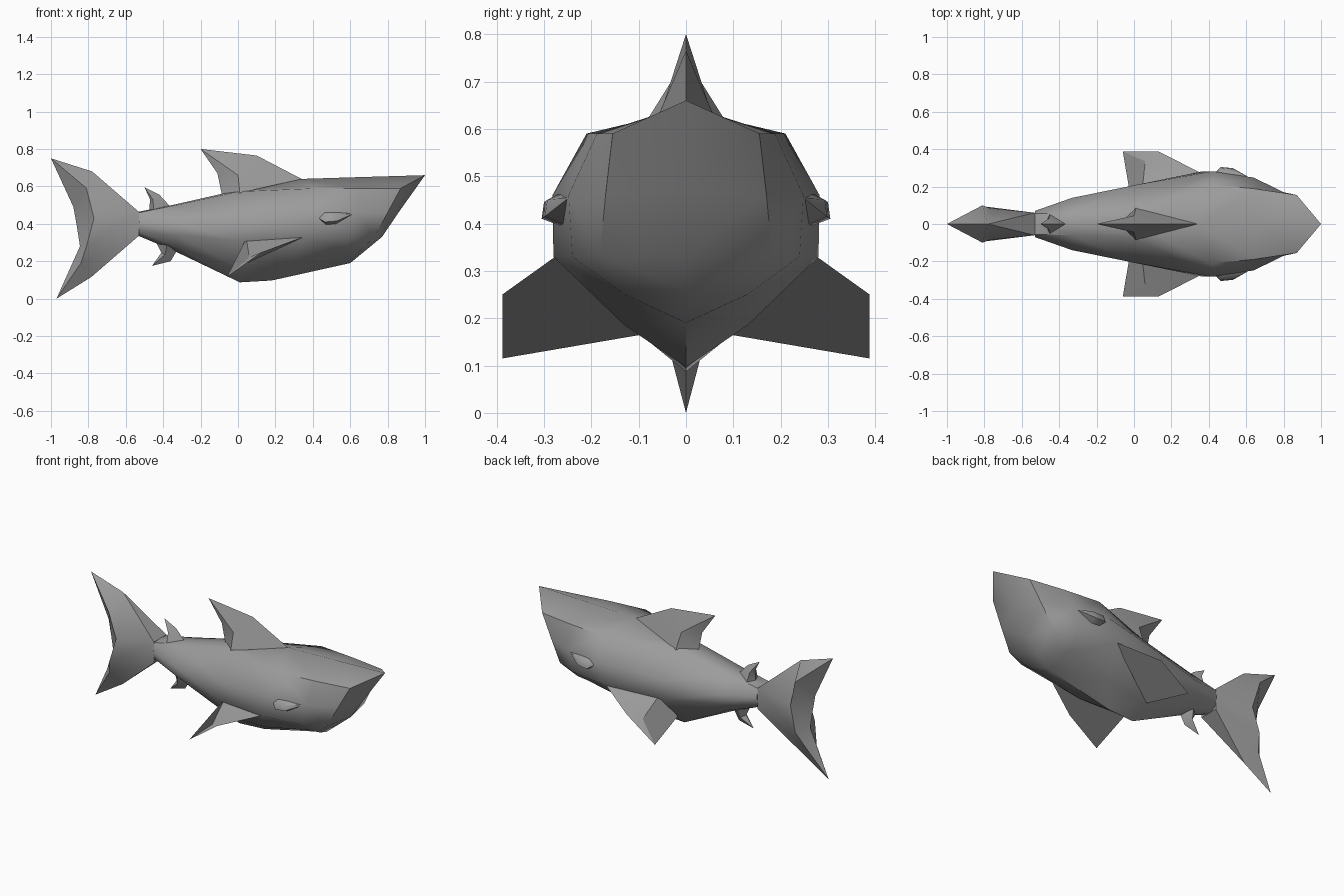
import bpy, bmesh, math

# dark grey skin
skin = bpy.data.materials.new("dark_grey")
skin.diffuse_color = (.33, .33, .33, 1)


def sheet(name, rows, angle=35):
    """Skin rows of points on the +y side, mirror to -y, weld and close."""
    bm = bmesh.new()
    for s in (1, -1):
        grid = [[bm.verts.new((x, s * y, z)) for x, y, z in r] for r in rows]
        for a, b in zip(grid, grid[1:]):
            for i in range(len(a) - 1):
                bm.faces.new((a[i], a[i + 1], b[i + 1], b[i]))
    bmesh.ops.remove_doubles(bm, verts=bm.verts, dist=0.0005)
    bmesh.ops.dissolve_degenerate(bm, edges=bm.edges, dist=0.0005)
    bmesh.ops.holes_fill(bm, edges=bm.edges, sides=0)
    bmesh.ops.triangulate(bm, faces=[f for f in bm.faces if len(f.verts) > 4])
    bmesh.ops.recalc_face_normals(bm, faces=bm.faces)
    me = bpy.data.meshes.new(name)
    bm.to_mesh(me)
    bm.free()
    me.materials.append(skin)
    ob = bpy.data.objects.new(name, me)
    bpy.context.collection.objects.link(ob)
    bpy.ops.object.select_all(action='DESELECT')
    ob.select_set(True)
    bpy.context.view_layer.objects.active = ob
    bpy.ops.object.shade_smooth_by_angle(angle=math.radians(angle))
    return ob


# body: half sections from tail root to snout, each top to belly
sheet("body", [
    [(-.53, 0, .465), (-.53, .055, .46), (-.53, .07, .41), (-.53, .055, .36), (-.53, .03, .34), (-.53, 0, .335)],
    [(-.33, 0, .505), (-.33, .06, .50), (-.33, .14, .40), (-.33, .135, .34), (-.33, .06, .275), (-.33, 0, .25)],
    [(0, 0, .58), (0, .072, .572), (0, .207, .43), (0, .207, .31), (.02, .09, .16), (.01, 0, .087)],
    [(.34, 0, .64), (.42, .21, .59), (.42, .282, .46), (.36, .28, .33), (.28, .13, .185), (.18, 0, .097)],
    [(.66, 0, .65), (.65, .188, .59), (.64, .248, .46), (.6, .24, .33), (.58, .14, .25), (.6, 0, .19)],
    [(1, 0, .66), (.87, .155, .59), (.80, .17, .46), (.73, .182, .33), (.645, .13, .25), (.6, 0, .19)],
    [(1, 0, .66), (1, 0, .66), (.865, 0, .47), (.77, 0, .33), (.685, 0, .26), (.6, 0, .19)],
], 48)

# tail fin: leading edge, thick ridge, trailing edge
sheet("tail_fin", [
    [(-1, 0, .75)] * 3,
    [(-.78, 0, .68), (-.81, .1, .59), (-.88, 0, .49)],
    [(-.53, .06, .464), (-.77, .085, .43), (-.862, 0, .39)],
    [(-.53, .06, .336), (-.81, .095, .28), (-.845, 0, .28)],
    [(-.785, 0, .115), (-.84, .05, .19), (-.89, 0, .18)],
    [(-.97, 0, 0)] * 3,
])

# upright fins on the centre line: tip, middle, root
sheet("dorsal_fin", [
    [(-.2, 0, .80)] * 3,
    [(.10, 0, .765), (0, .045, .66), (-.11, 0, .67)],
    [(.34, 0, .64), (.01, .085, .565), (-.085, 0, .55)],
])
sheet("rear_dorsal_fin", [
    [(-.5, 0, .595)] * 3,
    [(-.42, 0, .555), (-.455, .03, .53), (-.47, 0, .53)],
    [(-.365, 0, .495), (-.45, .052, .475), (-.475, 0, .47)],
])
sheet("anal_fin", [
    [(-.46, 0, .175)] * 3,
    [(-.36, 0, .20), (-.39, .03, .235), (-.41, 0, .245)],
    [(-.325, 0, .26), (-.38, .05, .285), (-.435, 0, .295)],
])

# pectoral fins: front edge, upper ridge, rear edge, flat underside
front, ridge, rear = (.13, .388, .25), (.06, .335, .222), (-.06, .388, .115)
root = [(.36, .272, .333), (.045, .19, .322), (-.01, .095, .165)]
sheet("pectoral_fins", [
    root + root[:1],
    [front, ridge, rear, front],
    [front] * 4,
], 20)

# eye bumps, blending forward into the head
sheet("eyes", [
    [(.43, .272, .43)] * 4,
    [(.46, .265, .465), (.465, .30, .445), (.465, .305, .41), (.47, .265, .395)],
    [(.53, .255, .465), (.53, .293, .45), (.53, .298, .415), (.52, .25, .395)],
    [(.62, .247, .455)] * 4,
], 60)
